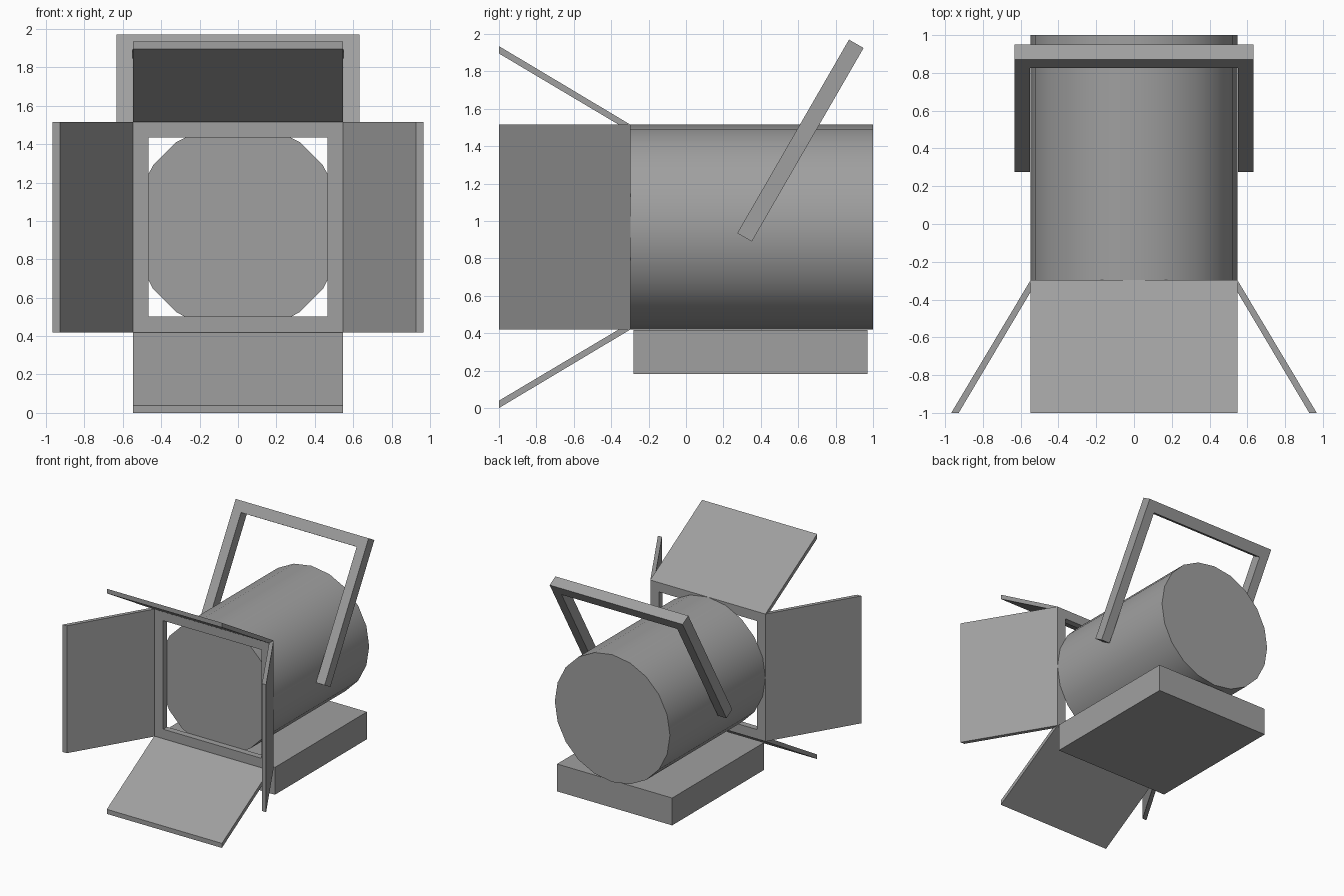
import bpy, bmesh, math
from mathutils import Vector, Matrix

old = bpy.data.objects.get("Cube")
if old:
    bpy.data.objects.remove(old, do_unlink=True)

grey = bpy.data.materials.new("mid grey")
grey.use_nodes = True
COLOR = (0.35, 0.35, 0.35, 1)
grey.diffuse_color = COLOR
grey.node_tree.nodes["Principled BSDF"].inputs["Base Color"].default_value = COLOR

R = 0.5475            # lamp radius and half size of the frame
AXIS_Z = 0.9675       # height of the lamp axis
LENS_Y = -0.297       # front end of the lamp
TO_AXIS = Matrix.Translation((0, 0, AXIS_Z))


def finish(name, bm, matrix=Matrix()):
    bmesh.ops.transform(bm, matrix=matrix, verts=bm.verts)
    bmesh.ops.recalc_face_normals(bm, faces=bm.faces)
    mesh = bpy.data.meshes.new(name)
    bm.to_mesh(mesh)
    bm.free()
    mesh.materials.append(grey)
    obj = bpy.data.objects.new(name, mesh)
    bpy.context.collection.objects.link(obj)
    return obj


def prism(name, points, offset, matrix=Matrix()):
    """Extrude a closed outline of 3D points along an offset."""
    bm = bmesh.new()
    face = bm.faces.new([bm.verts.new(p) for p in points])
    ext = bmesh.ops.extrude_face_region(bm, geom=[face], use_keep_orig=True)
    moved = [v for v in ext["geom"] if isinstance(v, bmesh.types.BMVert)]
    bmesh.ops.translate(bm, vec=Vector(offset), verts=moved)
    return finish(name, bm, matrix)


# Lamp housing: closed 20-sided drum lying along y
bm = bmesh.new()
bmesh.ops.create_cone(bm, cap_ends=True, segments=20, radius1=R, radius2=R,
                      depth=1 - LENS_Y)
housing = finish("lamp_housing", bm,
                 Matrix.Translation((0, (1 + LENS_Y) / 2, AXIS_Z))
                 @ Matrix.Rotation(math.pi / 2, 4, 'X'))
bpy.context.view_layer.objects.active = housing
housing.select_set(True)
bpy.ops.object.shade_smooth_by_angle(angle=math.radians(35))
housing.select_set(False)

# Square front frame with an open middle
bm = bmesh.new()
INNER, FRONT = 0.4665, -0.35
corners = [(-1, -1), (1, -1), (1, 1), (-1, 1)]
rings = [[bm.verts.new((x * s, y, z * s)) for x, z in corners]
         for s, y in ((R, FRONT), (INNER, FRONT), (INNER, LENS_Y), (R, LENS_Y))]
for a, b in zip(rings, rings[1:] + rings[:1]):
    for i in range(4):
        j = (i + 1) % 4
        bm.faces.new((a[i], a[j], b[j], b[i]))
finish("front_frame", bm, TO_AXIS)

# Four barn doors, one profile turned round the lamp axis
door = [(-R, LENS_Y, R), (-R, -1, 0.9675), (-R, -1, 0.928), (-R, -0.36, R)]
for i, side in enumerate(("top", "left", "bottom", "right")):
    prism(side + "_barn_door", door, (2 * R, 0, 0),
          TO_AXIS @ Matrix.Rotation(i * math.pi / 2, 4, 'Y'))

# Base box under the lamp
bm = bmesh.new()
bmesh.ops.create_cube(bm, size=1)
finish("base_box", bm, Matrix.Translation((0, 0.345, 0.3))
       @ Matrix.Diagonal((2 * R, 1.25, 0.235, 1)))

# Tilted U-shaped carrying yoke
LENGTH, BAR, OUT, IN = 1.195, 0.09, 0.632, 0.55
yoke = [(-OUT, 0, 0), (-OUT, 0, LENGTH), (OUT, 0, LENGTH), (OUT, 0, 0),
        (IN, 0, 0), (IN, 0, LENGTH - BAR), (-IN, 0, LENGTH - BAR), (-IN, 0, 0)]
prism("yoke", yoke, (0, BAR, 0), Matrix.Translation((0, 0.274, 0.935))
      @ Matrix.Rotation(math.radians(-30), 4, 'X'))
